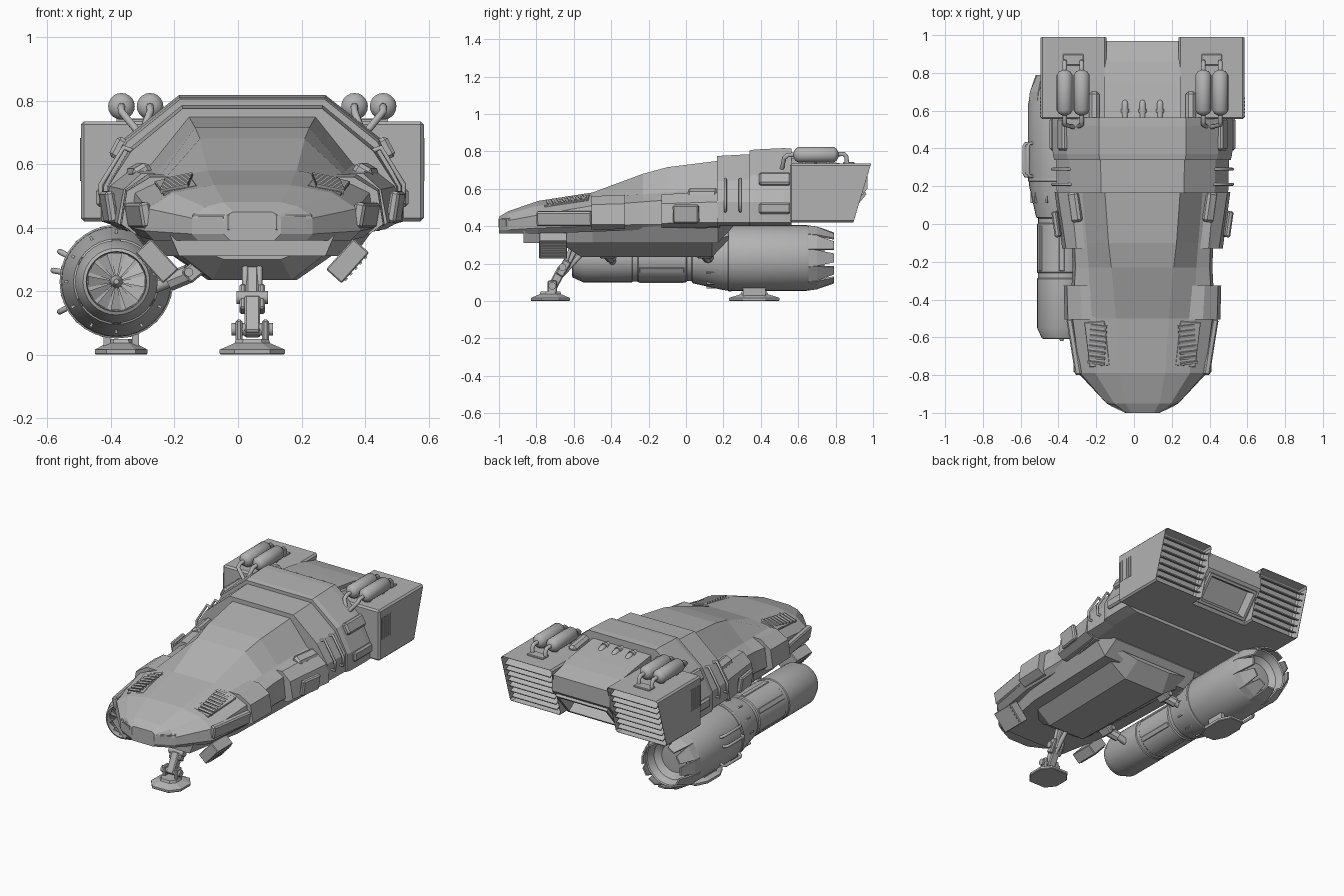
import bpy, bmesh, math
from math import sin, cos, pi, radians
from mathutils import Vector, Matrix

cube = bpy.data.objects.get("Cube")
if cube:
    bpy.data.objects.remove(cube, do_unlink=True)

grey = bpy.data.materials.new("hull grey")
grey.use_nodes = True
grey.diffuse_color = (0.45, 0.45, 0.45, 1)
grey.node_tree.nodes["Principled BSDF"].inputs["Base Color"].default_value = (0.45, 0.45, 0.45, 1)

C = 0.045                      # x of the hull's centre line
EX, EZ = -0.383, 0.23          # engine axis
HUB = Vector((EX, 0, EZ))
SIDES = ((1, "left"), (-1, "right"))


def finish(name, bm, smooth=False, bevel=0):
    bmesh.ops.recalc_face_normals(bm, faces=bm.faces)
    me = bpy.data.meshes.new(name)
    bm.to_mesh(me)
    bm.free()
    ob = bpy.data.objects.new(name, me)
    bpy.context.collection.objects.link(ob)
    me.materials.append(grey)
    if bevel:
        m = ob.modifiers.new("bevel", "BEVEL")
        m.width, m.segments, m.limit_method = bevel, 1, "ANGLE"
    if smooth:
        bpy.ops.object.select_all(action="DESELECT")
        ob.select_set(True)
        bpy.context.view_layer.objects.active = ob
        bpy.ops.object.shade_smooth_by_angle(angle=radians(35))
    return ob


def bridge(bm, rings, caps=True):
    loops = [[bm.verts.new(p) for p in r] for r in rings]
    n = len(loops[0])
    for a, b in zip(loops, loops[1:]):
        for i in range(n):
            bm.faces.new((a[i], a[(i + 1) % n], b[(i + 1) % n], b[i]))
    if caps:
        bm.faces.new(loops[0])
        bm.faces.new(loops[-1])


def prism(outline, xs):
    """Extrude a (y, z) outline between two x positions."""
    bm = bmesh.new()
    bridge(bm, [[(x, y, z) for y, z in outline] for x in xs])
    bmesh.ops.recalc_face_normals(bm, faces=bm.faces)
    return bm


def loft(name, sections, bevel=0):
    """Mirror half sections about the centre line and skin them along y."""
    bm = bmesh.new()
    bridge(bm, [[(C + x, y, z) for x, z in h] + [(C - x, y, z) for x, z in reversed(h)]
                for y, h in sections])
    return finish(name, bm, bevel=bevel)


def lathe(name, profile, n=32, caps=True):
    """Turn (y, radius) about the engine axis."""
    bm = bmesh.new()
    bridge(bm, [[(EX + r * cos(2 * pi * i / n), y, EZ + r * sin(2 * pi * i / n)) for i in range(n)]
                for y, r in profile], caps)
    return finish(name, bm, smooth=True)


def box(name, loc, size, rot=(0, 0, 0), bevel=0):
    bm = bmesh.new()
    bmesh.ops.create_cube(bm, size=1)
    bmesh.ops.scale(bm, vec=size, verts=bm.verts)
    ob = finish(name, bm, bevel=bevel)
    ob.location, ob.rotation_euler = loc, [radians(a) for a in rot]
    return ob


def rod(name, a, b, r, n=16, r2=None):
    a, b = Vector(a), Vector(b)
    bm = bmesh.new()
    turn = (b - a).to_track_quat("Z", "Y").to_matrix().to_4x4()
    bmesh.ops.create_cone(bm, cap_ends=True, segments=n, radius1=r, radius2=r if r2 is None else r2,
                          depth=(b - a).length, matrix=Matrix.Translation((a + b) / 2) @ turn)
    return finish(name, bm, smooth=n > 8)


def pipe(name, pts, r):
    cu = bpy.data.curves.new(name, "CURVE")
    cu.dimensions, cu.bevel_depth, cu.bevel_resolution, cu.use_fill_caps = "3D", r, 2, True
    sp = cu.splines.new("POLY")
    sp.points.add(len(pts) - 1)
    for p, q in zip(sp.points, pts):
        p.co = (*q, 1)
    ob = bpy.data.objects.new(name, cu)
    bpy.context.collection.objects.link(ob)
    bpy.ops.object.select_all(action="DESELECT")
    ob.select_set(True)
    bpy.context.view_layer.objects.active = ob
    bpy.ops.object.convert(target="MESH")
    ob.data.materials.clear()
    ob.data.materials.append(grey)


# Forward hull and cabin
loft("forward_hull", [
    (-1.0, [(.06, .45), (.08, .44), (.09, .42), (.09, .38), (.07, .36)]),
    (-.95, [(.09, .48), (.15, .465), (.19, .43), (.19, .38), (.17, .36)]),
    (-.79, [(.12, .535), (.25, .51), (.33, .46), (.34, .39), (.31, .36)]),
    (-.5, [(.14, .58), (.275, .555), (.37, .51), (.385, .40), (.35, .37)]),
    (-.23, [(.165, .68), (.285, .57), (.355, .53), (.37, .41), (.34, .38)]),
    (-.1, [(.18, .715), (.295, .58), (.36, .54), (.375, .41), (.35, .385)]),
    (.18, [(.20, .75), (.32, .60), (.42, .54), (.44, .42), (.40, .39)])])

# Raised collars on the hull sides
loft("front_collar", [(-.505, [(.27, .56), (.32, .56), (.395, .515), (.412, .41), (.37, .38)]),
                      (-.325, [(.27, .568), (.33, .568), (.40, .52), (.417, .41), (.375, .385)])])
loft("middle_collar", [(-.13, [(.29, .57), (.35, .57), (.405, .52), (.425, .415), (.39, .39)]),
                       (.17, [(.31, .59), (.38, .585), (.45, .53), (.465, .42), (.42, .395)])])

# Rear hull rings
RING = [(.23, .81), (.40, .675), (.475, .53), (.475, .42), (.41, .40)]


def ring(k, dz):
    return [(x * k, z + dz * (z > .6)) for x, z in RING]


loft("middle_ring", [(.165, ring(.955, -.035)), (.35, ring(.965, -.025))])
loft("rear_ring", [(.34, ring(.985, -.005)), (.37, ring(1, 0)), (.52, ring(1.005, .007)), (.565, ring(1, .005))])

# Underside bay and keel
loft("under_bay", [(-.87, [(.26, .38), (.23, .31)]), (-.5, [(.34, .40), (.30, .31)]),
                   (.17, [(.40, .42), (.32, .31)]), (.25, [(.38, .42), (.30, .395)])])
loft("keel", [(-.66, [(.14, .32), (.09, .30)]), (-.56, [(.24, .325), (.125, .235)]),
              (.14, [(.27, .325), (.14, .235)]), (.23, [(.24, .35), (.12, .33)])])

# Centre block between the thrusters, with a framed recess in its sloped rear
bm = prism([(.55, .775), (.75, .748), (.86, .73), (.97, .70), (.97, .60), (.82, .42), (.55, .42)],
           (C - .2, C + .2))
slope = min(bm.faces, key=lambda f: (f.calc_center_median() - Vector((C, .895, .51))).length)
for thick, depth in ((.03, 0), (.004, .015), (.022, 0), (.012, -.06)):
    bmesh.ops.inset_region(bm, faces=[slope], thickness=thick, depth=depth)
finish("centre_block", bm)

for s, side in SIDES:
    X = lambda x: C + s * x
    # Nose headlights
    box(side + "_headlight_frame", (X(.125), -.962, .417), (.13, .03, .055), (0, 0, s * 25), .004)
    box(side + "_headlight", (X(.127), -.972, .417), (.085, .02, .035), (0, 0, s * 25))
    # Thruster housing with a slanted, louvred rear
    bm = prism([(.555, .735), (1.0, .735), (.905, .42), (.555, .42)], (X(.19), X(.54)))
    back = max(bm.faces, key=lambda f: f.calc_center_median().y)
    bmesh.ops.inset_region(bm, faces=[back], thickness=.02)
    bmesh.ops.translate(bm, verts=back.verts, vec=(0, -.07, 0))
    finish(side + "_thruster_housing", bm, bevel=.01)
    for i in range(7):
        z = .465 + i * .038
        box(side + "_thruster_slat", (X(.365), .87 + (z - .42) * .30, z), (.312, .05, .007), (-28, 0, 0))
    # Side grille of the housing
    for i in range(6):
        box(side + "_grille_bar", (X(.538), .57 + i * .019, .615), (.01, .009, .135))
    # Twin tanks with pipes
    for x in (.322, .412):
        t = X(x)
        bm = bmesh.new()
        prof = [(.575, .012), (.583, .03), (.60, .042), (.79, .042), (.807, .03), (.815, .012)]
        bridge(bm, [[(t + r * cos(a * pi / 10), y, .782 + r * sin(a * pi / 10)) for a in range(20)]
                    for y, r in prof])
        finish(side + "_tank", bm, smooth=True)
        pipe(side + "_tank_rear_pipe", [(t, .8, .785), (t, .845, .785), (t, .858, .77), (t, .86, .72)], .012)
        pipe(side + "_tank_front_pipe", [(t, .59, .782), (t, .545, .78), (t, .525, .765), (X(.35), .51, .69)], .012)
        for y in (.63, .76):
            box(side + "_tank_cradle", (t, y, .742), (.03, .02, .03))
    box(side + "_tank_rear_plate", (X(.367), .87, .737), (.11, .06, .014), (0, 0, 0), .004)
    # Blocks around the rear ring
    box(side + "_roof_fin", (X(.255), .62, .735), (.055, .16, .07), (-8, 0, 0), .015)
    box(side + "_upper_clamp", (X(.42), .475, .65), (.04, .17, .07), (0, -s * 28, 0), .01)
    box(side + "_lower_clamp", (X(.477), .475, .495), (.03, .17, .06), (0, 0, 0), .01)
    box(side + "_shoulder_pod", (X(.355), .09, .573), (.06, .16, .05), (0, s * 30, s * -8), .012)
    # Grab rails
    for y in (.21, .29):
        pipe(side + "_grab_rail", [(X(.375), y, .64), (X(.405), y, .652), (X(.477), y, .535),
                                   (X(.477), y, .48), (X(.44), y, .48)], .008)
    # Raised side panels
    box(side + "_side_pod_panel", (X(.452), .0, .465), (.03, .14, .10), (0, s * 9, -s * 8), .008)
    box(side + "_cheek_panel", (X(.357), -.65, .44), (.035, .30, .08), (0, s * 10, -s * 9), .008)
    # Nose vents
    box(side + "_vent_base", (X(.24), -.635, .534), (.11, .24, .012), (9, s * 12, -s * 5), .003)
    for i in range(8):
        box(side + "_vent_slat", (X(.245 - i * .002), -.735 + i * .028, .524 + i * .0045),
            (.09, .013, .016), (25, s * 12, s * 8))
    # Slanted intake boxes under the chin, barred on the outer face
    tilt = Matrix.Rotation(radians(s * 42), 3, "Y")
    mid = Vector((X(.30), -.71, .295))
    box(side + "_chin_intake", mid, (.066, .15, .13), (0, s * 42, 0), .004)
    for i in range(5):
        box(side + "_intake_bar", mid + tilt @ Vector((s * .034, 0, -.046 + i * .023)),
            (.008, .13, .01), (0, s * 42, 0))

# Three arched roof pipes
for x in (-.093, 0, .093):
    pipe("roof_pipe", [(C + x, .55, .762)] + [(C + x, .62 + .03 * sin(a * pi / 8), .732 + .03 * cos(a * pi / 8))
                                             for a in range(5)] + [(C + x, .65, .70)], .018)
    rod("roof_pipe_collar", (C + x, .59, .762), (C + x, .61, .762), .023)

# Slung engine
lathe("engine_front", [(-.575, .092), (-.61, .095), (-.605, .105), (-.55, .13), (-.29, .13), (-.285, .126),
                       (-.26, .126), (-.255, .13), (.0, .13), (.005, .124), (.03, .124), (.035, .135),
                       (.2, .172), (.24, .175), (.25, .177), (.64, .177), (.66, .172), (.665, .15)])
lathe("engine_nozzle", [(.64, .165), (.70, .155), (.74, .142), (.735, .135), (.69, .12), (.64, .05)])
lathe("engine_band", [(.223, .17), (.227, .179), (.243, .179), (.247, .17)])
N = 12
for i in range(N):
    a = 2 * pi * i / N
    u = Vector((cos(a), 0, sin(a)))
    v = Vector((-sin(a), 0, cos(a)))
    bm = bmesh.new()
    bridge(bm, [[HUB + u * (r + d) + v * w * k + Vector((0, y, 0)) for d, k in
                 ((0, -1), (0, 1), (-.01, 1), (-.01, -1))]
                for y, r, w in ((.655, .174, .046), (.70, .168, .043), (.79, .137, .024))])
    finish("nozzle_petal", bm)
    # Intake fan and ribs on the shoulder cone
    bm = bmesh.new()
    bridge(bm, [[HUB + u * r + v * w * k + Vector((0, -.585 + k * w * .5 + d, 0)) for d, k in
                 ((0, -1), (0, 1), (.006, 1), (.006, -1))] for r, w in ((.018, .004), (.09, .018))])
    finish("fan_blade", bm)
    box("cone_rib", HUB + u * .158 + Vector((0, .145, 0)), (.012, .07, .008), (0, -math.degrees(a), 0))
    if i % 2:
        box("engine_rib", HUB + u * .129 + Vector((0, -.13, 0)), (.008, .24, .03), (0, -math.degrees(a), 0), .003)
rod("fan_spinner", (EX, -.57, EZ), (EX, -.62, EZ), .024, 16, .008)

# Engine outer handles
for a in (152, 170, 208):
    d = Vector((cos(radians(a)), 0, sin(radians(a))))
    pipe("engine_handle", [HUB + d * r + Vector((0, y, 0)) for r, y in
                           ((.16, .25), (.195, .255), (.202, .27), (.202, .41), (.195, .425), (.16, .43))], .009)

# Struts from the hull to the engine
for y in (-.42, .10):
    box("strut_mount", (C - .17, y, .275), (.10, .08, .05), (0, -40, 0), .006)
    rod("strut_arm", (C - .14, y, .28), (EX + .10, y + .03, .205), .02)
    rod("strut_sleeve", (C - .2, y, .255), (C - .26, y + .02, .23), .03, 8)
    rod("strut_pin", (C - .2, y - .05, .26), (C - .2, y + .05, .26), .014)


def foot(name, x, y, sx, sy):
    """Octagonal pad with a sloped top."""
    bm = bmesh.new()
    corners = [(1, .45), (.55, 1), (-.55, 1), (-1, .45), (-1, -.45), (-.55, -1), (.55, -1), (1, -.45)]
    bridge(bm, [[(x + px * sx * k / 2, y + py * sy * k / 2, z) for px, py in corners]
                for z, k in ((0, .97), (.004, 1), (.016, 1), (.036, .55), (.05, .5))])
    finish(name, bm)


# Engine skid
foot("engine_foot", EX + .015, .365, .165, .27)
for dx in (-.045, .045):
    box("engine_skid_leg", (EX + .015 + dx, .365, .06), (.022, .12, .08))

# Front landing leg
foot("front_foot", C, -.725, .205, .21)
for s, side in SIDES:
    box(side + "_ankle_plate", (C + s * .042, -.715, .075), (.022, .05, .07), (0, 0, 0), .006)
    box(side + "_knee_plate", (C + s * .03, -.655, .175), (.02, .045, .09), (-30, 0, 0), .006)
    rod(side + "_leg_piston", (C + s * .022, -.655, .17), (C + s * .022, -.60, .33), .01)
box("leg_lower", (C, -.69, .12), (.05, .05, .13), (-28, 0, 0), .006)
box("leg_upper", (C, -.62, .235), (.04, .045, .16), (-28, 0, 0), .006)
rod("ankle_pin", (C - .065, -.715, .08), (C + .065, -.715, .08), .02)
rod("knee_pin", (C - .05, -.66, .18), (C + .05, -.66, .18), .02)
rod("leg_brace", (C, -.70, .10), (C, -.54, .27), .013)
